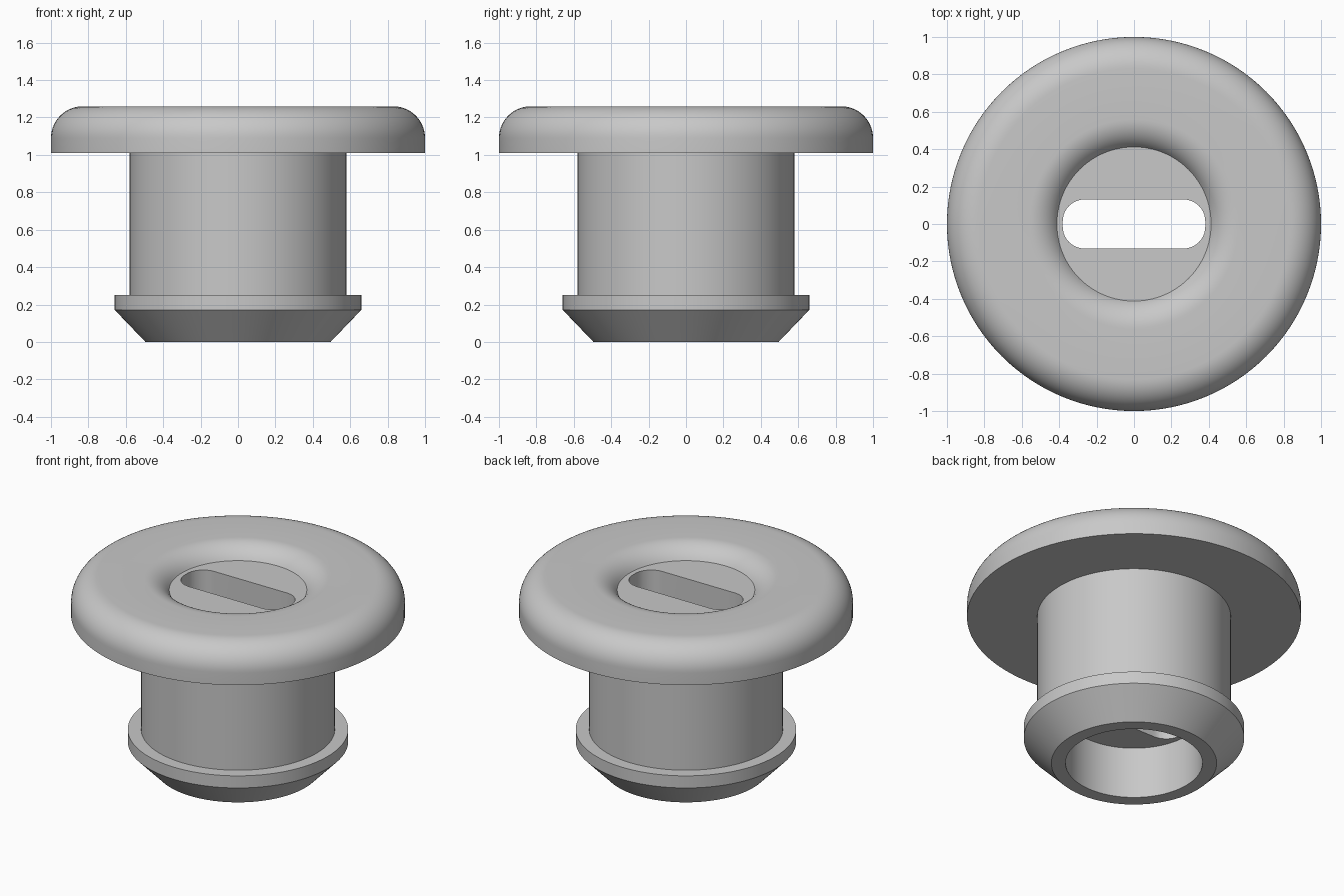
import bpy, bmesh, math

SEGMENTS = 128

cube = bpy.data.objects.get("Cube")
if cube:
    bpy.data.objects.remove(cube, do_unlink=True)

grey = bpy.data.materials.new("light_grey")
grey.use_nodes = True
colour = (0.58, 0.58, 0.58, 1)
grey.diffuse_color = colour
grey.node_tree.nodes["Principled BSDF"].inputs["Base Color"].default_value = colour


def arc(cx, cy, r, start, end, steps):
    """Points along a circular arc, angles in degrees."""
    angles = [math.radians(start + (end - start) * i / steps) for i in range(steps + 1)]
    return [(cx + r * math.cos(a), cy + r * math.sin(a)) for a in angles]


def make_object(name, bm):
    bmesh.ops.recalc_face_normals(bm, faces=bm.faces)
    mesh = bpy.data.meshes.new(name)
    bm.to_mesh(mesh)
    bm.free()
    mesh.materials.append(grey)
    obj = bpy.data.objects.new(name, mesh)
    bpy.context.collection.objects.link(obj)
    return obj


# Grommet body: recess, rounded flange, neck, chamfered lip and lower bore
profile = [(0, 1.174)]
profile += arc(0.56, 1.09, 0.17, 150.4, 90, 10)
profile += arc(0.83, 1.09, 0.17, 90, 0, 14)
profile += [(1, 1.01), (0.58, 1.01), (0.58, 0.252), (0.66, 0.252),
            (0.66, 0.172), (0.495, 0), (0.41, 0), (0.41, 0.34), (0, 0.34)]
bm = bmesh.new()
verts = [bm.verts.new((r, 0, z)) for r, z in profile]
edges = [bm.edges.new(pair) for pair in zip(verts, verts[1:])]
bmesh.ops.spin(bm, geom=verts + edges, cent=(0, 0, 0), axis=(0, 0, 1),
               angle=math.tau, steps=SEGMENTS, use_duplicate=False)
bmesh.ops.remove_doubles(bm, verts=bm.verts, dist=0.0001)
body = make_object("grommet_body", bm)

# Slot cutter: rounded rectangle running through the solid core
outline = []
for sx, sy, start in ((1, 1, 0), (-1, 1, 90), (-1, -1, 180), (1, -1, 270)):
    outline += arc(sx * 0.265, sy * 0.015, 0.116, start, start + 90, 10)
bm = bmesh.new()
face = bm.faces.new([bm.verts.new((x, y, 0.2)) for x, y in outline])
result = bmesh.ops.extrude_face_region(bm, geom=[face])
top = [v for v in result["geom"] if isinstance(v, bmesh.types.BMVert)]
bmesh.ops.translate(bm, verts=top, vec=(0, 0, 1.2))
cutter = make_object("slot_cutter", bm)
cutter.hide_render = True

# Cut the slot, then shade smoothly with crisp rims
bpy.ops.object.select_all(action="DESELECT")
body.select_set(True)
bpy.context.view_layer.objects.active = body
cut = body.modifiers.new("slot", "BOOLEAN")
cut.operation = "DIFFERENCE"
cut.solver = "EXACT"
cut.object = cutter
bpy.ops.object.modifier_apply(modifier=cut.name)
bpy.data.objects.remove(cutter, do_unlink=True)
bpy.ops.object.shade_smooth_by_angle(angle=math.radians(30))
